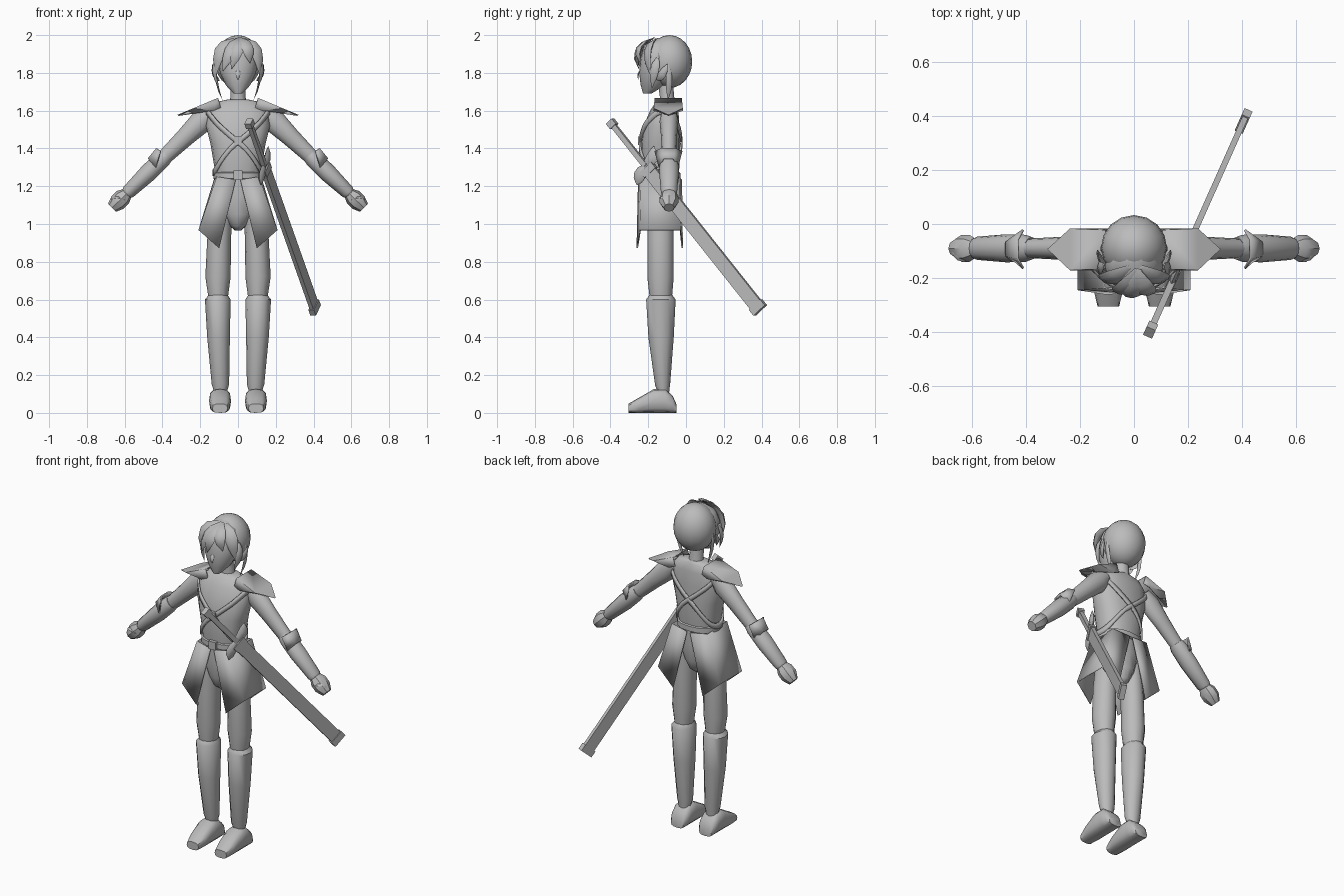
import bpy, bmesh, math
from mathutils import Vector as V

grey = bpy.data.materials.new("plain_grey")
grey.diffuse_color = (0.5, 0.5, 0.5, 1)
X, Y, Z = V((1, 0, 0)), V((0, 1, 0)), V((0, 0, 1))


def finish(name, bm, thick=0, angle=40):
    bmesh.ops.recalc_face_normals(bm, faces=bm.faces)
    me = bpy.data.meshes.new(name)
    bm.to_mesh(me)
    bm.free()
    me.shade_smooth()
    me.set_sharp_from_angle(angle=math.radians(angle))
    me.materials.append(grey)
    ob = bpy.data.objects.new(name, me)
    bpy.context.collection.objects.link(ob)
    if thick:
        mod = ob.modifiers.new("thickness", 'SOLIDIFY')
        mod.thickness = thick
        mod.offset = 0
    return ob


def loft(name, secs, n=12, u=X, v=Y, p=1.0, angle=40):
    """Skin rings given as (centre, radius along u, radius along v)."""
    bm = bmesh.new()
    rings = []
    shift, grow = (0.5, math.sqrt(2)) if n == 4 else (0, 1)
    for c, ra, rb in secs:
        ring = []
        for i in range(n):
            t = 2 * math.pi * (i + shift) / n
            ct, st = math.cos(t), math.sin(t)
            ct = math.copysign(abs(ct) ** p, ct) * grow
            st = math.copysign(abs(st) ** p, st) * grow
            ring.append(bm.verts.new(V(c) + u * ct * ra + v * st * rb))
        rings.append(ring)
    for a, b in zip(rings, rings[1:]):
        for i in range(n):
            j = (i + 1) % n
            bm.faces.new((a[i], a[j], b[j], b[i]))
    bm.faces.new(rings[0])
    bm.faces.new(rings[-1])
    return finish(name, bm, 0, angle)


def column(name, rows, cx=0, n=12, p=1.0, s=1):
    """Upright loft from rows of (z, x offset, y, rx, ry)."""
    return loft(name, [((s * (cx + dx), y, z), rx, ry) for z, dx, y, rx, ry in rows], n, p=p)


def sheet(name, verts, faces, thick):
    bm = bmesh.new()
    vs = [bm.verts.new(q) for q in verts]
    for f in faces:
        bm.faces.new([vs[i] for i in f])
    return finish(name, bm, thick, 25)


def lock(name, a, b, c, w, out):
    """Tapered, bent leaf shape."""
    a, b, c, out = V(a), V(b), V(c), V(out).normalized()
    u = (c - a).cross(out).normalized()
    secs = []
    for t, k in ((0, .3), (.25, .9), (.5, 1), (.75, .75), (1, .03)):
        q = a * (1 - t) ** 2 + b * 2 * t * (1 - t) + c * t * t
        secs.append((q, w * k, w * k * .4))
    return loft(name, secs, 6, u, out)


def box(name, c, sx, sy, sz):
    c = V(c)
    return loft(name, [(c - Z * sz, sx, sy), (c + Z * sz, sx, sy)], 4)


# torso and pelvis
TORSO = [(1.25, 0, -.135, .12, .095), (1.30, 0, -.135, .125, .10), (1.42, 0, -.135, .145, .105),
         (1.52, 0, -.13, .17, .095), (1.60, 0, -.115, .16, .075), (1.645, 0, -.105, .12, .055),
         (1.66, 0, -.10, .05, .04)]
column("torso", TORSO, n=16, p=.85)
column("pelvis", [(1.25, 0, -.135, .12, .095), (1.15, 0, -.135, .13, .10),
                  (1.05, 0, -.135, .085, .095), (.99, 0, -.135, .045, .075), (.965, 0, -.135, .015, .04)])
column("neck", [(1.63, 0, -.10, .05, .045), (1.67, 0, -.10, .04, .038), (1.76, 0, -.11, .042, .04)])

# head
column("face", [(1.69, 0, -.205, .022, .022), (1.735, 0, -.175, .065, .065), (1.80, 0, -.16, .095, .088),
                (1.88, 0, -.155, .108, .085), (1.95, 0, -.145, .08, .075), (1.985, 0, -.12, .03, .03)], n=16)
lock("nose", (0, -.235, 1.825), (0, -.265, 1.785), (0, -.25, 1.765), .012, -Y)
bm = bmesh.new()
bmesh.ops.create_uvsphere(bm, u_segments=16, v_segments=12, radius=1)
for q in bm.verts:
    q.co = V((q.co.x * .122, q.co.y * .12 - .087, q.co.z * .14 + 1.86))
finish("hair_cap", bm)
for i, (a, b, c, w) in enumerate([
        ((.01, -.17, 1.985), (-.04, -.28, 1.94), (-.08, -.235, 1.81), .036),
        ((.02, -.17, 1.985), (0, -.30, 1.94), (-.035, -.25, 1.82), .034),
        ((.01, -.17, 1.985), (.06, -.29, 1.95), (.065, -.24, 1.85), .034),
        ((-.02, -.16, 1.98), (-.12, -.23, 1.95), (-.115, -.19, 1.79), .036),
        ((.03, -.16, 1.98), (.12, -.23, 1.95), (.115, -.19, 1.79), .036)]):
    lock(f"fringe_lock_{i}", a, b, c, w, (c[0] * 5, -1, .2))


# belt, chest straps and buckles
def torso_at(z):
    for a, b in zip(TORSO, TORSO[1:]):
        if a[0] <= z <= b[0]:
            t = (z - a[0]) / (b[0] - a[0])
            return [a[k] + (b[k] - a[k]) * t for k in (2, 3, 4)]
    return TORSO[0][2:]


column("belt", [(1.236, 0, -.135, .125, .10), (1.24, 0, -.135, .13, .106),
                (1.27, 0, -.135, .13, .106), (1.274, 0, -.135, .12, .10)], n=16, p=.85)
box("belt_buckle", (0, -.243, 1.258), .024, .01, .024)
box("strap_buckle", (0, -.244, 1.44), .022, .01, .022)
for s, side in ((1, "left"), (-1, "right")):
    verts, n = [], 32
    for i in range(n):
        t = 2 * math.pi * i / n
        ct, st = math.cos(t), math.sin(t)
        z = 1.435 + .165 * ct
        cy, rx, ry = torso_at(z)
        px, py = [math.copysign(abs(k) ** .85, k) for k in (ct, st)]
        for dz in (-.017, .017):
            verts.append((s * px * (rx + .007), cy + py * (ry + .007), z + dz))
    sheet(f"{side}_chest_strap", verts,
          [(2 * i, 2 * i + 1, (2 * i + 3) % (2 * n), (2 * i + 2) % (2 * n)) for i in range(n)], .01)

for s, side in ((1, "left"), (-1, "right")):
    def m(*q):
        return V((s * q[0], q[1], q[2]))

    # hair at the sides and ears
    lock(f"{side}_temple_lock", m(.112, -.15, 1.88), m(.145, -.17, 1.82), m(.10, -.18, 1.72), .024, m(1, -.3, 0))
    lock(f"{side}_long_lock", m(.118, -.095, 1.85), m(.125, -.085, 1.75), m(.082, -.095, 1.655), .017, m(1, 0, 0))
    lock(f"{side}_ear", m(.10, -.15, 1.76), m(.135, -.13, 1.78), m(.135, -.095, 1.85), .022, m(1, -.2, 0))

    # legs and boots
    column(f"{side}_thigh", [(1.16, -.02, -.135, .055, .07), (.92, 0, -.135, .063, .07),
                             (.72, .006, -.135, .067, .07), (.60, .005, -.133, .05, .058)], .10, s=s)
    column(f"{side}_boot_shaft", [(.625, .005, -.133, .05, .06), (.60, .007, -.133, .068, .078),
                                  (.40, .003, -.132, .06, .067), (.15, -.007, -.124, .046, .040),
                                  (.125, -.007, -.122, .038, .034), (.09, -.007, -.12, .035, .03)], .10, s=s)
    loft(f"{side}_boot_foot", [(m(.095, y, z), rx, z) for y, z, rx in (
        (-.305, .024, .040), (-.25, .040, .053), (-.17, .063, .058), (-.11, .064, .058),
        (-.07, .045, .054), (-.05, .022, .042))], 12, X, Z, .7)

    # arms: upper arm, forearm guard and hand
    d, up = m(.72, 0, -.694), m(.694, 0, .72)
    base = m(.17, -.09, 1.565)

    def along(t):
        return base + d * t
    loft(f"{side}_upper_arm", [(along(-.04), .04, .04), (along(.03), .05, .062), (along(.15), .042, .05),
                               (along(.34), .035, .038)], 12, Y, up)
    loft(f"{side}_forearm_guard", [(along(.29), .042, .040), (along(.32), .050, .046), (along(.42), .052, .048),
                                   (along(.57), .043, .037), (along(.585), .036, .03)], 12, Y, up)
    sheet(f"{side}_guard_flare",
          [m(.41, -.022, 1.385), m(.43, -.058, 1.40), m(.43, -.128, 1.40), m(.41, -.164, 1.385),
           m(.435, -.044, 1.30), m(.475, -.068, 1.345), m(.475, -.118, 1.345), m(.435, -.142, 1.30)],
          [(0, 1, 5, 4), (1, 2, 6, 5), (2, 3, 7, 6)], .008)
    loft(f"{side}_hand", [(along(.57), .030, .026), (along(.61), .050, .046), (along(.65), .050, .046),
                          (along(.69), .028, .03)], 8, Y, up)
    lock(f"{side}_thumb", m(.60, -.13, 1.13), m(.65, -.12, 1.17), m(.68, -.09, 1.11), .022, up)

    # shoulder plate: sloping top with turned-down front and back rims
    sheet(f"{side}_shoulder_plate",
          [m(.105, -.025, 1.665), m(.235, -.02, 1.612), m(.318, -.093, 1.575), m(.235, -.168, 1.612),
           m(.105, -.163, 1.665), m(.09, -.025, 1.615), m(.13, -.02, 1.60), m(.13, -.168, 1.60),
           m(.09, -.163, 1.615)],
          [(0, 1, 3, 4), (1, 2, 3), (0, 5, 6, 1), (4, 8, 7, 3), (1, 6, 2), (3, 7, 2)], .008)

    # skirt flap wrapping from front slit round to back slit
    sheet(f"{side}_skirt_flap",
          [m(.012, -.25, 1.235), m(.11, -.235, 1.25), m(.12, -.04, 1.25), m(.012, -.025, 1.235),
           m(.10, -.258, .872), m(.207, -.242, .967), m(.207, -.03, .967), m(.10, -.02, .872)],
          [(0, 1, 5, 4), (1, 2, 6, 5), (2, 3, 7, 6)], .008)

# sheathed sword hanging across the hip
p0, p1 = V((.06, -.395, 1.535)), V((.412, .395, .54))
axis = (p1 - p0).normalized()
side = axis.cross(Z).normalized()
wide = side.cross(axis).normalized()


def bar(name, t0, t1, w, h):
    return loft(name, [(p0 + axis * t0, w, h), (p0 + axis * t1, w, h)], 4, wide, side)


bar("sword_pommel", -.012, .025, .022, .018)
bar("sword_grip", .02, .30, .014, .012)
bar("sheath", .31, 1.30, .037, .011)
bar("sheath_mouth", .31, .35, .042, .015)
bar("sheath_tip", 1.275, 1.315, .043, .016)
for k in (1, -1):
    root = p0 + axis * .30
    lock("guard_wing", root - wide * k * .01, root + wide * k * .07 + axis * .01,
         root + wide * k * .105 - axis * .045 * k, .034, side)
